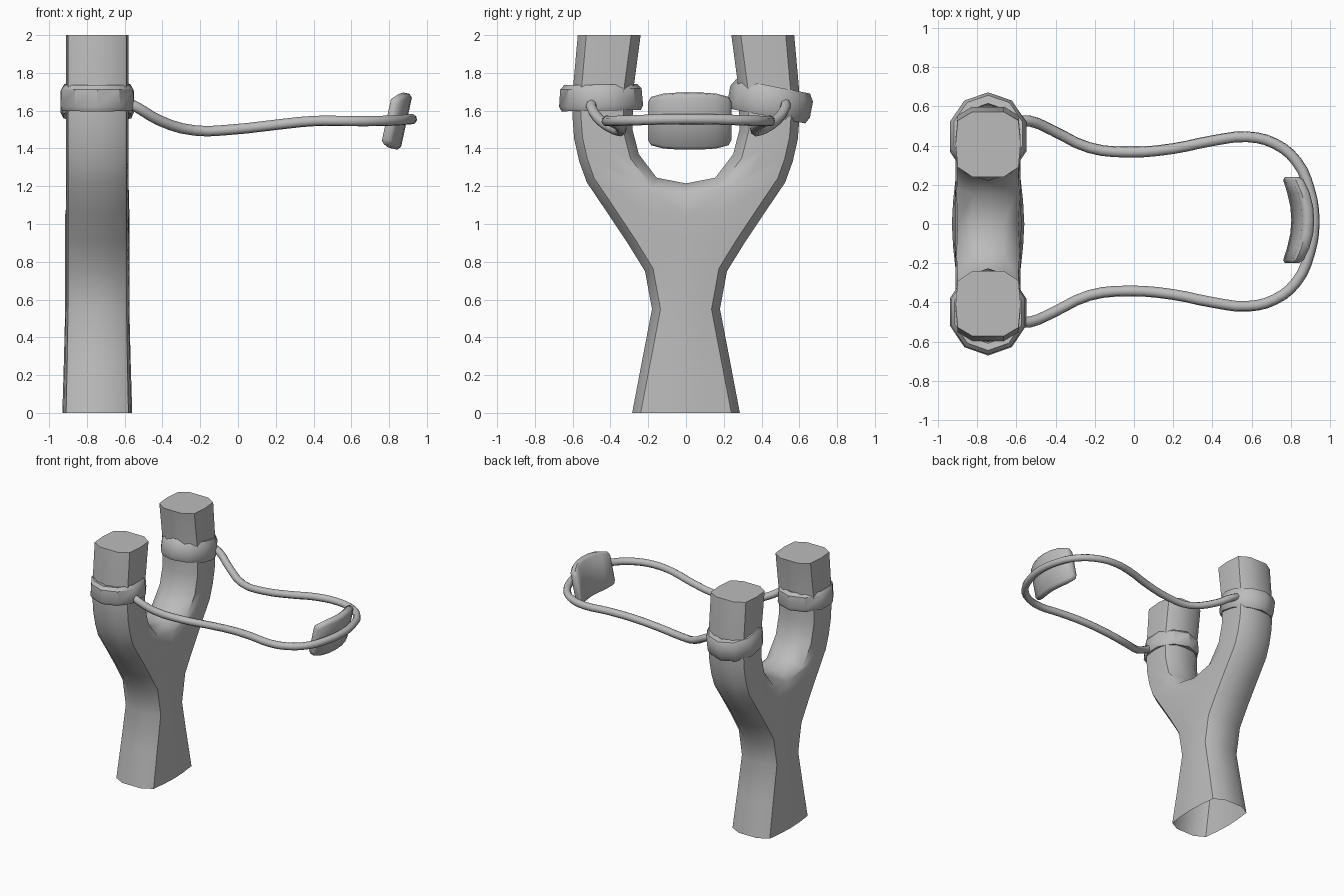
import bpy, bmesh, math
from mathutils import Vector, Matrix

if "Cube" in bpy.data.objects:
    bpy.data.objects.remove(bpy.data.objects["Cube"])

grey = bpy.data.materials.new("plain grey")
grey.diffuse_color = (0.5, 0.5, 0.5, 1)
grey.use_nodes = True
grey.node_tree.nodes["Principled BSDF"].inputs["Base Color"].default_value = grey.diffuse_color


def finish(bm, name, angle):
    bmesh.ops.remove_doubles(bm, verts=bm.verts, dist=0.0005)
    bmesh.ops.recalc_face_normals(bm, faces=bm.faces)
    me = bpy.data.meshes.new(name)
    bm.to_mesh(me)
    bm.free()
    me.materials.append(grey)
    me.shade_smooth()
    me.set_sharp_from_angle(angle=math.radians(angle))
    ob = bpy.data.objects.new(name, me)
    bpy.context.collection.objects.link(ob)
    return ob


def loft(bm, rings, close=False, caps=False):
    vs = [[bm.verts.new(p) for p in r] for r in rings]
    pairs = list(zip(vs, vs[1:])) + ([(vs[-1], vs[0])] if close else [])
    for a, b in pairs:
        n = len(a)
        for j in range(n):
            bm.faces.new((a[j], a[(j + 1) % n], b[(j + 1) % n], b[j]))
    if caps:
        bm.faces.new(vs[0])
        bm.faces.new(vs[-1])


# Forked frame: half-outline stations, inner (y, z) and outer (y, z)
CX = -0.745
inner = [(0, 0), (0, .3), (0, .55), (0, .75), (0, .9), (0, 1.05), (0, 1.215),
         (.155, 1.245), (.25, 1.37), (.283, 1.5), (.28, 1.7), (.24, 2.0)]
outer = [(.285, 0), (.232, .28), (.18, .55), (.217, .75), (.31, .9), (.41, 1.05), (.525, 1.22),
         (.565, 1.33), (.592, 1.45), (.602, 1.58), (.598, 1.72), (.573, 2.0)]
K = 6  # station of the crotch


def inset(pts, i, dist, side):
    # move a profile point into the wood, square to the outline
    if i in (0, len(pts) - 1):
        n = Vector((side, 0))
    elif pts is inner and i == K:
        n = Vector((0, -1))
    else:
        t = (Vector(pts[i + 1]) - Vector(pts[i - 1])).normalized()
        n = Vector((t.y, -t.x)) * side
    return Vector(pts[i]) + n * dist


bm = bmesh.new()
for s in (1, -1):
    rows = []
    for i in range(len(inner)):
        I, O = Vector(inner[i]), Vector(outer[i])
        Ic = I if i < K else inset(inner, i, .05, 1)
        Oc = inset(outer, i, .045, -1)
        M = (Ic + Oc) / 2
        flare = .025 * max(0, 1 - inner[i][1] / .5) if i < K else 0
        xc, xi = .155 + flare * .4, (.17 + flare * .6 if i < K else .155)
        half = [(I, .08), (Ic, xi), (M, .166 + flare * .5), (Oc, xc), (O, .08)]
        ring = half + [(p, -x) for p, x in reversed(half)]
        rows.append([bm.verts.new((CX + x, s * p.x, p.y)) for p, x in ring])
    for i in range(len(rows) - 1):
        a, b = rows[i], rows[i + 1]
        for j in (range(1, 8) if i < K else range(10)):
            k = (j + 1) % 10
            bm.faces.new((a[j], a[k], b[k], b[j]))
    bm.faces.new(rows[-1])
bmesh.ops.delete(bm, geom=[v for v in bm.verts if not v.link_faces], context='VERTS')
finish(bm, "forked_frame", 38)


# Collars around the two prongs
def collar(name, centre, tilt, profile, angle):
    bm = bmesh.new()
    n = 10
    rot = Matrix.Rotation(math.radians(tilt), 3, 'X')
    rings = []
    for i in range(n):
        a = math.tau * (i + .5) / n
        rings.append([Vector(centre) + rot @ Vector((r * .97 * math.cos(a), r * 1.05 * math.sin(a), z))
                      for r, z in profile])
    loft(bm, rings, close=True)
    return finish(bm, name, angle)


collar("collar_left", (CX, -.45, 1.67), 1,
       [(.15, -.06), (.20, -.07), (.212, -.045), (.205, .045), (.185, .068), (.15, .06)], 35)
collar("collar_right", (CX, .447, 1.655), -11,
       [(.15, -.075), (.195, -.085), (.212, -.05), (.212, .035), (.19, .075), (.15, .075)], 45)

# Elastic cord looping from one collar to the other
half = [(-.58, .525, 1.64), (-.53, .525, 1.615), (-.42, .48, 1.55), (-.23, .39, 1.495), (-.03, .367, 1.5),
        (.2, .385, 1.525), (.4, .425, 1.545), (.58, .445, 1.545), (.72, .41, 1.545),
        (.83, .32, 1.548), (.895, .18, 1.553)]
path = half + [(.92, .01, 1.555)] + [(x, -y + .025, z) for x, y, z in reversed(half)]
cu = bpy.data.curves.new("elastic_cord", 'CURVE')
cu.dimensions = '3D'
cu.bevel_depth = .028
cu.bevel_resolution = 2
cu.resolution_u = 3
cu.use_fill_caps = True
sp = cu.splines.new('BEZIER')
sp.bezier_points.add(len(path) - 1)
for bp, p in zip(sp.bezier_points, path):
    bp.co = p
    bp.handle_left_type = bp.handle_right_type = 'AUTO'
cu.materials.append(grey)
cord = bpy.data.objects.new("elastic_cord", cu)
bpy.context.collection.objects.link(cord)
bpy.context.view_layer.objects.active = cord
cord.select_set(True)
bpy.ops.object.convert(target='MESH')
cord.data.shade_smooth()
cord.data.set_sharp_from_angle(angle=math.radians(60))

# Bent leather pouch, lofted along y and leaning outward
bm = bmesh.new()
rings = []
for y, h, t in [(-.2, .10, .016), (-.185, .125, .028), (-.12, .142, .03), (-.05, .147, .03), (.02, .147, .03),
                (.09, .147, .03), (.16, .142, .03), (.225, .125, .028), (.24, .10, .016)]:
    bend = .862 - 1.15 * (y - .02) ** 2
    sec = [(-t, -h * .88), (-t * .5, -h), (t * .5, -h), (t, -h * .88),
           (t, h * .88), (t * .5, h), (-t * .5, h), (-t, h * .88)]
    rings.append([(bend + x + z * .22, y, 1.545 + z - x * .22) for x, z in sec])
loft(bm, rings, caps=True)
finish(bm, "pouch", 50)
